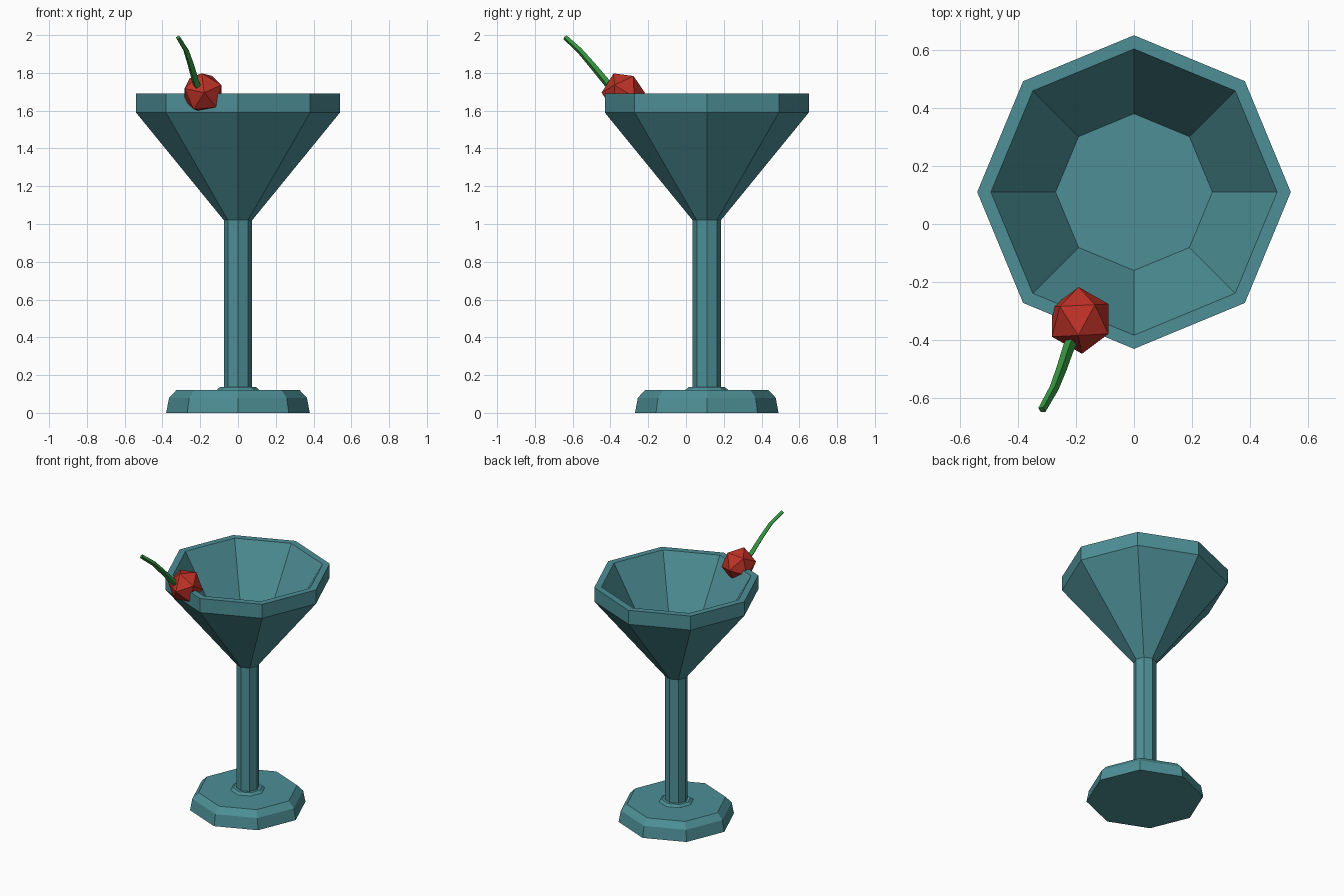
import bpy, bmesh, math
from mathutils import Matrix, Vector

if "Cube" in bpy.data.objects:
    bpy.data.objects.remove(bpy.data.objects["Cube"], do_unlink=True)

SIDES = 8
AXIS_Y = 0.11


def material(name, rgb):
    mat = bpy.data.materials.new(name)
    mat.use_nodes = True
    mat.diffuse_color = (*rgb, 1)
    mat.node_tree.nodes["Principled BSDF"].inputs["Base Color"].default_value = (*rgb, 1)
    return mat


teal = material("teal glass", (0.074, 0.275, 0.305))
red = material("cherry red", (0.52, 0.032, 0.02))
green = material("stalk green", (0.036, 0.30, 0.052))


def finish(name, bm, mat):
    bmesh.ops.recalc_face_normals(bm, faces=bm.faces)
    mesh = bpy.data.meshes.new(name)
    bm.to_mesh(mesh)
    bm.free()
    mesh.materials.append(mat)
    obj = bpy.data.objects.new(name, mesh)
    bpy.context.collection.objects.link(obj)
    return obj


def bridge(bm, rings):
    """Join successive rings with quads and cap both ends."""
    for low, high in zip(rings, rings[1:]):
        n = len(low)
        for i in range(n):
            j = (i + 1) % n
            bm.faces.new((low[i], low[j], high[j], high[i]))
    bm.faces.new(rings[0][::-1])
    bm.faces.new(rings[-1])


def lathe(name, profile):
    """Turn (radius, height) points into a faceted solid."""
    bm = bmesh.new()
    rings = []
    for r, z in profile:
        angles = [math.tau * i / SIDES for i in range(SIDES)]
        rings.append([bm.verts.new((r * math.cos(a), AXIS_Y + r * math.sin(a), z))
                      for a in angles])
    bridge(bm, rings)
    return finish(name, bm, teal)


# Glass: foot, collar, stem and hollow bowl
lathe("foot", [(0.38, 0), (0.365, 0.08), (0.325, 0.122)])
lathe("collar", [(0.115, 0.12), (0.095, 0.137)])
lathe("stem", [(0.075, 0.125), (0.075, 1.02)])
lathe("bowl", [(0.075, 1.02), (0.54, 1.59), (0.54, 1.69), (0.493, 1.69), (0.27, 1.31)])

# Cherry: an icosahedron leaning on the rim, one corner up and one to the front
up = Vector((-0.06, -0.447, 0.89)).normalized()
front = Vector((0.05, -1, 0))
side = (front - up * front.dot(up)).normalized()
turn = Matrix((side, up.cross(side), up)).transposed().to_4x4()
bm = bmesh.new()
bmesh.ops.create_icosphere(bm, subdivisions=1, radius=0.115,
                           matrix=Matrix.Translation((-0.185, -0.332, 1.695)) @ turn)
finish("cherry", bm, red)

# Stalk: a tapering square tube along a bent path
path = [Vector(p) for p in ((-0.205, -0.385, 1.71), (-0.225, -0.425, 1.755),
                            (-0.25, -0.5, 1.845), (-0.275, -0.565, 1.92),
                            (-0.317, -0.64, 1.988))]
bm = bmesh.new()
rings = []
for k, point in enumerate(path):
    along = (path[min(k + 1, len(path) - 1)] - path[max(k - 1, 0)]).normalized()
    across = along.cross(Vector((0, 0, 1))).normalized()
    lift = across.cross(along)
    r = 0.022 - 0.002 * k
    rings.append([bm.verts.new(point + r * (across * math.cos(a) + lift * math.sin(a)))
                  for a in (math.tau * i / 4 for i in range(4))])
bridge(bm, rings)
finish("cherry_stalk", bm, green)
